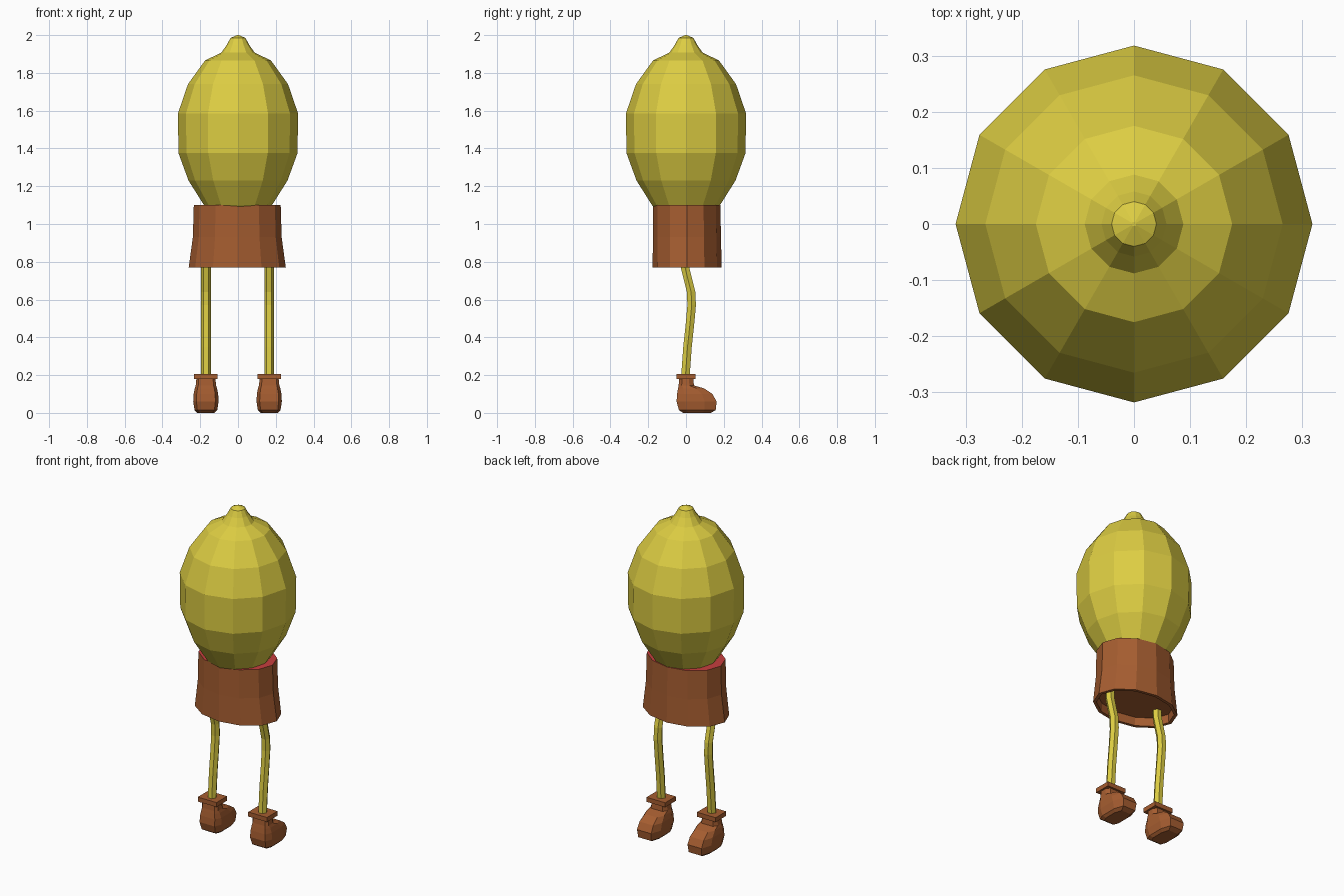
import bpy, bmesh, math

if "Cube" in bpy.data.objects:
    bpy.data.objects.remove(bpy.data.objects["Cube"])


def material(name, rgb):
    m = bpy.data.materials.new(name)
    m.diffuse_color = (*rgb, 1)
    m.use_nodes = True
    m.node_tree.nodes["Principled BSDF"].inputs["Base Color"].default_value = m.diffuse_color
    return m


YELLOW = material("lemon yellow", (0.72, 0.61, 0.055))
BROWN = material("leather brown", (0.38, 0.11, 0.03))
RED = material("waist red", (0.58, 0.05, 0.05))


def ring(n, rx, ry, z, cx=0, cy=0):
    """Horizontal ellipse of n points, starting on +x."""
    return [(cx + rx * math.cos(math.tau * i / n),
             cy + ry * math.sin(math.tau * i / n), z) for i in range(n)]


def loft(name, rings, mats, top_material=0):
    """Skin a stack of equal rings from bottom to top and cap both ends."""
    bm = bmesh.new()
    rows = [[bm.verts.new(p) for p in r] for r in rings]
    n = len(rows[0])
    for a, b in zip(rows, rows[1:]):
        for i in range(n):
            j = (i + 1) % n
            bm.faces.new((a[i], a[j], b[j], b[i]))
    bm.faces.new(rows[0][::-1])
    bm.faces.new(rows[-1]).material_index = top_material
    me = bpy.data.meshes.new(name)
    bm.to_mesh(me)
    bm.free()
    for m in mats:
        me.materials.append(m)
    ob = bpy.data.objects.new(name, me)
    bpy.context.collection.objects.link(ob)
    return ob


# Lemon body with its pointed nub: (radius, height)
profile = [(0.14, 1.05), (0.18, 1.10), (0.262, 1.23), (0.315, 1.375),
           (0.318, 1.585), (0.265, 1.74), (0.175, 1.865), (0.088, 1.908),
           (0.058, 1.95), (0.04, 1.985), (0.004, 2.0)]
loft("lemon_body", [ring(12, r, r, z) for r, z in profile], [YELLOW])

# Flared shorts: recessed underside, rim, flare, red waist cap
loft("shorts", [ring(12, 0.235, 0.162, 0.82, -0.004, 0.006),
                ring(12, 0.238, 0.165, 0.77, -0.004, 0.006),
                ring(12, 0.257, 0.183, 0.77, -0.004, 0.006),
                ring(12, 0.235, 0.18, 0.93, -0.004, 0.005),
                ring(12, 0.23, 0.178, 1.10, -0.004, 0.004)],
     [BROWN, RED], top_material=1)


def shoe_ring(cx, z, y0, y1, w):
    """Shoe outline with clipped heel and toe corners."""
    half = [(0.75 * w, y0), (w, y0 + 0.2 * (y1 - y0)),
            (w, y0 + 0.7 * (y1 - y0)), (0.7 * w, y1)]
    return ([(cx + x, y, z) for x, y in half]
            + [(cx - x, y, z) for x, y in reversed(half)])


def box_ring(cx, z, y0, y1, w):
    return [(cx - w, y0, z), (cx + w, y0, z), (cx + w, y1, z), (cx - w, y1, z)]


leg_path = [(0.18, -0.004), (0.35, 0.008), (0.48, 0.022), (0.57, 0.03),
            (0.64, 0.027), (0.70, 0.012), (0.77, -0.005), (0.84, -0.01)]
shoe_shape = [(0.0, -0.015, 0.13, 0.045), (0.014, -0.037, 0.157, 0.06),
              (0.06, -0.05, 0.162, 0.067), (0.10, -0.047, 0.14, 0.065),
              (0.13, -0.042, 0.095, 0.059), (0.145, -0.039, 0.042, 0.054),
              (0.185, -0.036, 0.038, 0.05)]

for side, cx in (("left", -0.17), ("right", 0.165)):
    # Bent thin leg
    loft(side + "_leg", [ring(6, 0.026, 0.026, z, cx, y) for z, y in leg_path],
         [YELLOW])
    # Boot and its square cuff
    loft(side + "_boot", [shoe_ring(cx, *s) for s in shoe_shape], [BROWN])
    loft(side + "_boot_cuff", [box_ring(cx, z, -0.05, 0.05, 0.062)
                               for z in (0.18, 0.207)], [BROWN])
